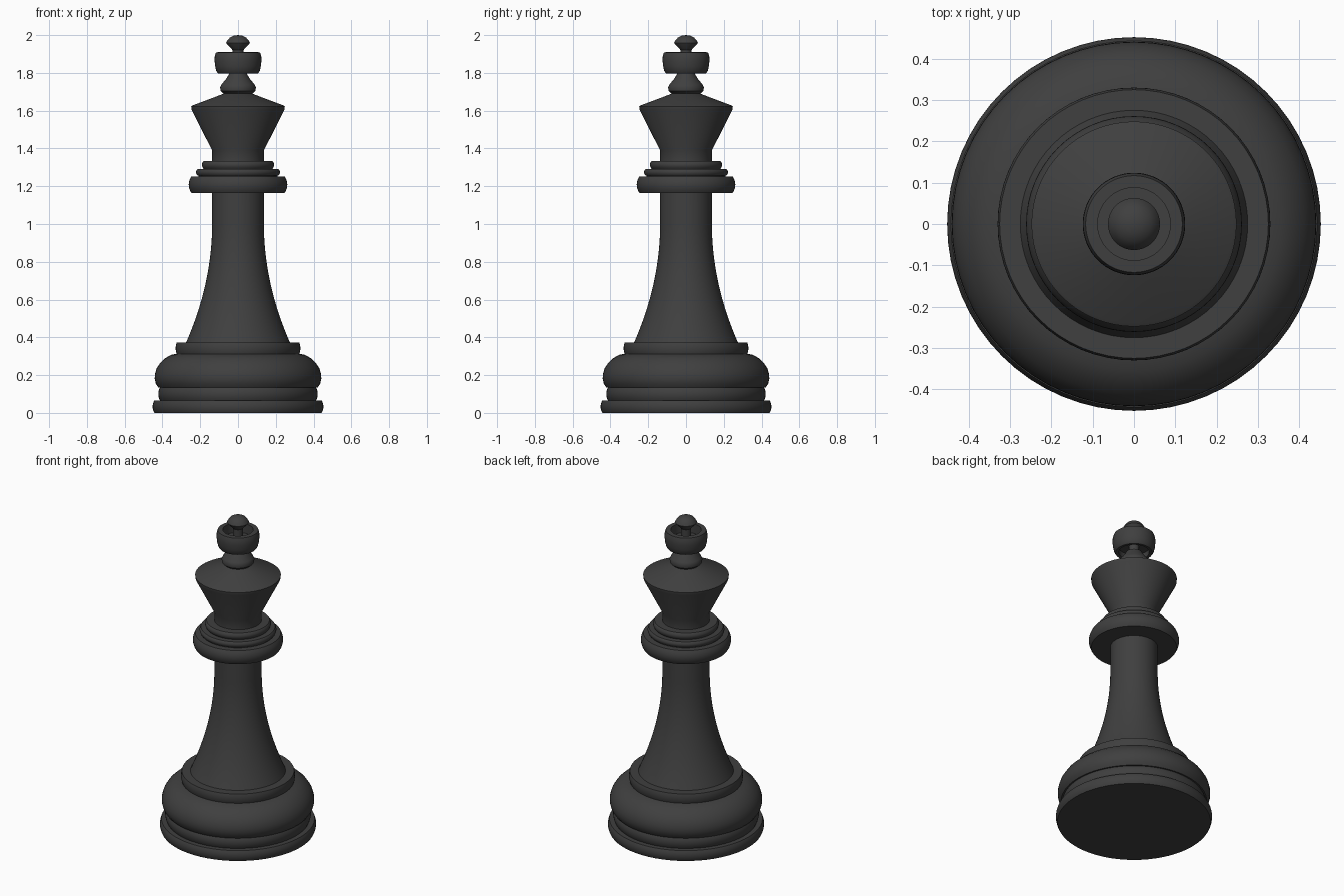
import bpy, bmesh, math

if "Cube" in bpy.data.objects:
    bpy.data.objects.remove(bpy.data.objects["Cube"])

SIDES = 64


def lathe(name, profile, closed=False):
    """Spin a (radius, height) profile, listed bottom to top, around z."""
    bm = bmesh.new()
    rings = []
    for r, z in profile:
        if r < 1e-5:
            rings.append([bm.verts.new((0, 0, z))])
        else:
            rings.append([bm.verts.new((r * math.cos(2 * math.pi * i / SIDES),
                                        r * math.sin(2 * math.pi * i / SIDES), z))
                          for i in range(SIDES)])
    pairs = list(zip(rings, rings[1:]))
    if closed:
        pairs.append((rings[-1], rings[0]))
    for a, b in pairs:
        for i in range(SIDES):
            j = (i + 1) % SIDES
            quad = [a[i % len(a)], a[j % len(a)], b[j % len(b)], b[i % len(b)]]
            bm.faces.new(list(dict.fromkeys(quad)))
    bmesh.ops.recalc_face_normals(bm, faces=bm.faces)
    mesh = bpy.data.meshes.new(name)
    bm.to_mesh(mesh)
    bm.free()
    mesh.materials.append(black)
    ob = bpy.data.objects.new(name, mesh)
    bpy.context.collection.objects.link(ob)
    bpy.context.view_layer.objects.active = ob
    ob.select_set(True)
    bpy.ops.object.shade_smooth_by_angle(angle=math.radians(35))
    ob.select_set(False)


def band(name, r, z0, z1, inner0, inner1, bulge=0.01):
    """Disc with a softly bulging rim, between two inner radii."""
    pts = [(inner0, z0)]
    for i in range(9):
        t = i / 8
        pts.append((r - bulge * (2 * t - 1) ** 2, z0 + (z1 - z0) * t))
    lathe(name, pts + [(inner1, z1)])


black = bpy.data.materials.new("black")
black.diffuse_color = (0.05, 0.05, 0.05, 1)
black.use_nodes = True
black.node_tree.nodes["Principled BSDF"].inputs["Base Color"].default_value = black.diffuse_color

# stepped base
band("foot_disc", 0.452, 0.0, 0.066, 0, 0.40, 0.009)
band("foot_step", 0.422, 0.066, 0.135, 0.40, 0.40, 0.009)
lathe("base_bulge", [(0.40, 0.135), (0.422, 0.135), (0.435, 0.155), (0.441, 0.18),
                     (0.440, 0.205), (0.431, 0.235), (0.412, 0.265), (0.385, 0.29),
                     (0.355, 0.307), (0.325, 0.313)])
band("base_ring", 0.33, 0.313, 0.372, 0.32, 0.27, 0.005)

# flared column
flare = []
for i in range(17):
    t = i / 16
    flare.append((0.137 + 0.139 * (1 - t) ** 2, 0.37 + 0.63 * t))
lathe("column", flare + [(0.137, 1.165)])

# collar rings
band("collar", 0.261, 1.165, 1.252, 0.135, 0.20, 0.014)
band("collar_middle", 0.222, 1.256, 1.292, 0.13, 0.17, 0.008)
lathe("collar_neck", [(0.21, 1.25), (0.21, 1.258)])
band("collar_top", 0.191, 1.292, 1.334, 0.17, 0.135, 0.009)

# crown head
lathe("head", [(0.137, 1.33), (0.137, 1.39), (0.246, 1.605), (0.248, 1.623),
               (0.240, 1.628), (0.07, 1.692)])

# knob under the coronet
lathe("knob", [(0.065, 1.69), (0.078, 1.692), (0.092, 1.705), (0.095, 1.722),
               (0.088, 1.738), (0.06, 1.772), (0.046, 1.797), (0.03, 1.80)])

# hollow coronet and the floor joining it to the stem
lathe("coronet", [(0.088, 1.80), (0.106, 1.798), (0.115, 1.81), (0.121, 1.835),
                  (0.124, 1.865), (0.123, 1.89), (0.117, 1.909), (0.088, 1.91)],
      closed=True)
lathe("coronet_floor", [(0.03, 1.835), (0.088, 1.835), (0.088, 1.85), (0.03, 1.85)],
      closed=True)

# finial
lathe("finial", [(0.03, 1.80), (0.03, 1.922), (0.06, 1.953), (0.063, 1.959),
                 (0.056, 1.973), (0.042, 1.988), (0.022, 1.997), (0, 2.0)])
